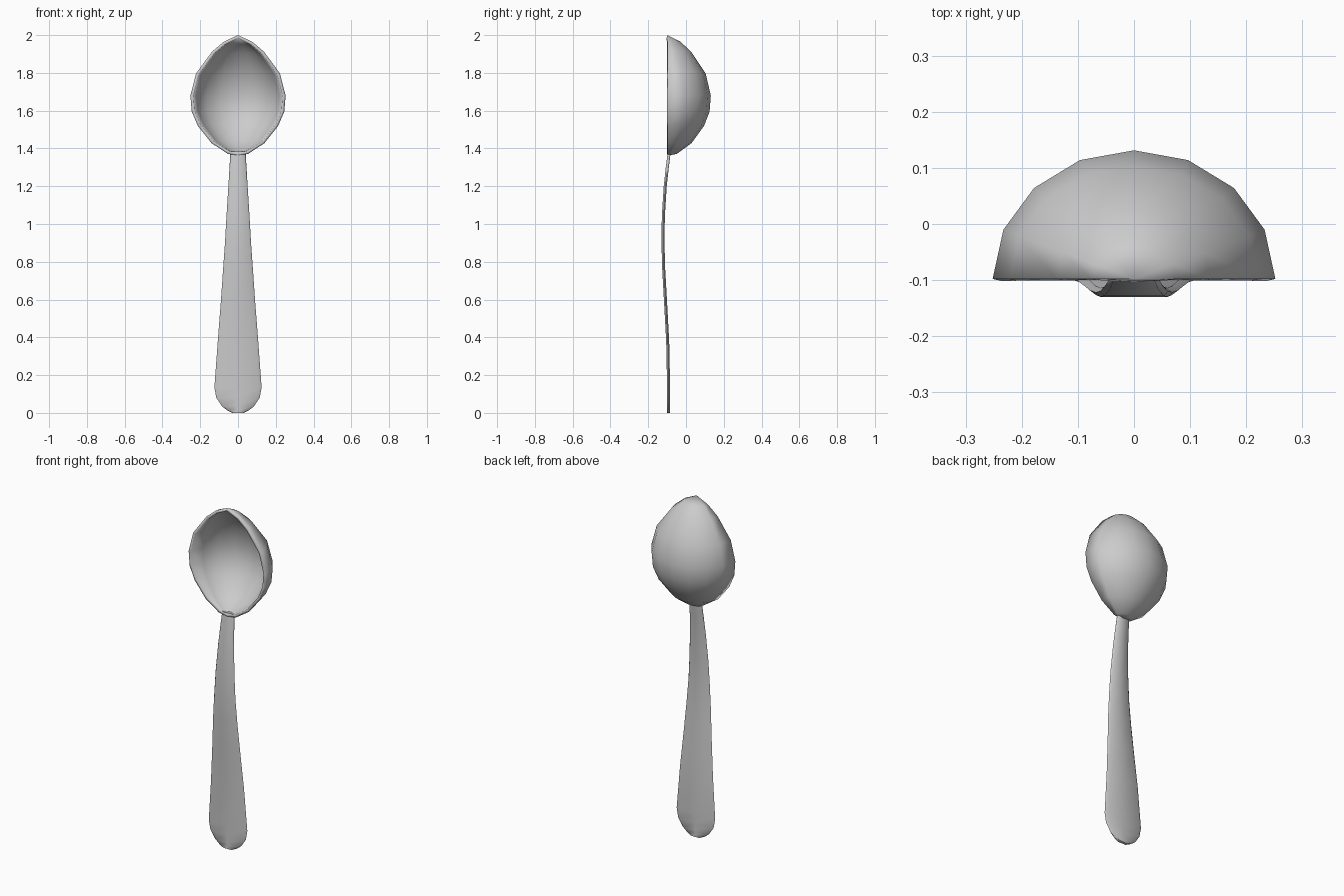
import bpy, bmesh, math

cube = bpy.data.objects.get("Cube")
if cube:
    bpy.data.objects.remove(cube)

steel = bpy.data.materials.new("brushed grey metal")
steel.use_nodes = True
GREY = (0.6, 0.6, 0.6, 1)
steel.diffuse_color = GREY
steel.node_tree.nodes["Principled BSDF"].inputs["Base Color"].default_value = GREY


def loft(name, rows, closed):
    """Skin a list of equal-length point rows; closed rows also get end caps."""
    bm = bmesh.new()
    rings = [[bm.verts.new(p) for p in row] for row in rows]
    n = len(rings[0])
    for a, b in zip(rings, rings[1:]):
        for i in range(n if closed else n - 1):
            j = (i + 1) % n
            bm.faces.new((a[i], a[j], b[j], b[i]))
    if closed:
        bm.faces.new(rings[0])
        bm.faces.new(rings[-1])
    bmesh.ops.remove_doubles(bm, verts=bm.verts, dist=0.0005)
    bmesh.ops.recalc_face_normals(bm, faces=bm.faces)
    mesh = bpy.data.meshes.new(name)
    bm.to_mesh(mesh)
    bm.free()
    obj = bpy.data.objects.new(name, mesh)
    bpy.context.collection.objects.link(obj)
    mesh.materials.append(steel)
    return obj


def smooth(obj, degrees):
    bpy.ops.object.select_all(action='DESELECT')
    obj.select_set(True)
    bpy.context.view_layer.objects.active = obj
    bpy.ops.object.shade_smooth_by_angle(angle=math.radians(degrees))


# Bowl: half of an egg turned about a vertical axis, open to the front
RIM_Y = -0.098
egg = [(0, 1.36), (0.055, 1.372), (0.14, 1.428), (0.213, 1.52), (0.245, 1.595),
       (0.252, 1.68), (0.222, 1.797), (0.137, 1.913), (0.075, 1.965), (0, 2.0)]
SEGMENTS = 8
rows = []
for r, z in egg:
    angles = [math.pi * i / SEGMENTS for i in range(SEGMENTS + 1)]
    rows.append([(r * math.cos(a), RIM_Y + 0.91 * r * math.sin(a), z) for a in angles])
bowl = loft("bowl", rows, False)

# Make the shell outward-facing, then thicken it inwards
bm = bmesh.new()
bm.from_mesh(bowl.data)
back = max(bm.faces, key=lambda f: f.calc_center_median().y)
if back.normal.y < 0:
    bmesh.ops.reverse_faces(bm, faces=bm.faces)
bm.to_mesh(bowl.data)
bm.free()
shell = bowl.modifiers.new("thickness", 'SOLIDIFY')
shell.thickness = 0.016
shell.offset = -1
smooth(bowl, 60)

# Handle: thin tapered blade with rounded edges and a gentle S-bend
HALF = 0.008
section = [(1, 0), (0.87, 1), (0, 1), (-0.87, 1), (-1, 0), (-0.87, -1), (0, -1), (0.87, -1)]
stations = [  # height, half width, depth position
    (0.0, 0.03, -0.092), (0.012, 0.055, -0.092), (0.035, 0.085, -0.092),
    (0.08, 0.115, -0.092), (0.135, 0.125, -0.092), (0.38, 0.107, -0.097),
    (0.6, 0.09, -0.109), (0.76, 0.079, -0.118), (0.9, 0.069, -0.122),
    (1.04, 0.061, -0.12), (1.2, 0.051, -0.11), (1.3, 0.045, -0.099), (1.385, 0.04, -0.088)]
handle = loft("handle", [[(u * w, y + v * HALF, z) for u, v in section]
                         for z, w, y in stations], True)
smooth(handle, 70)
